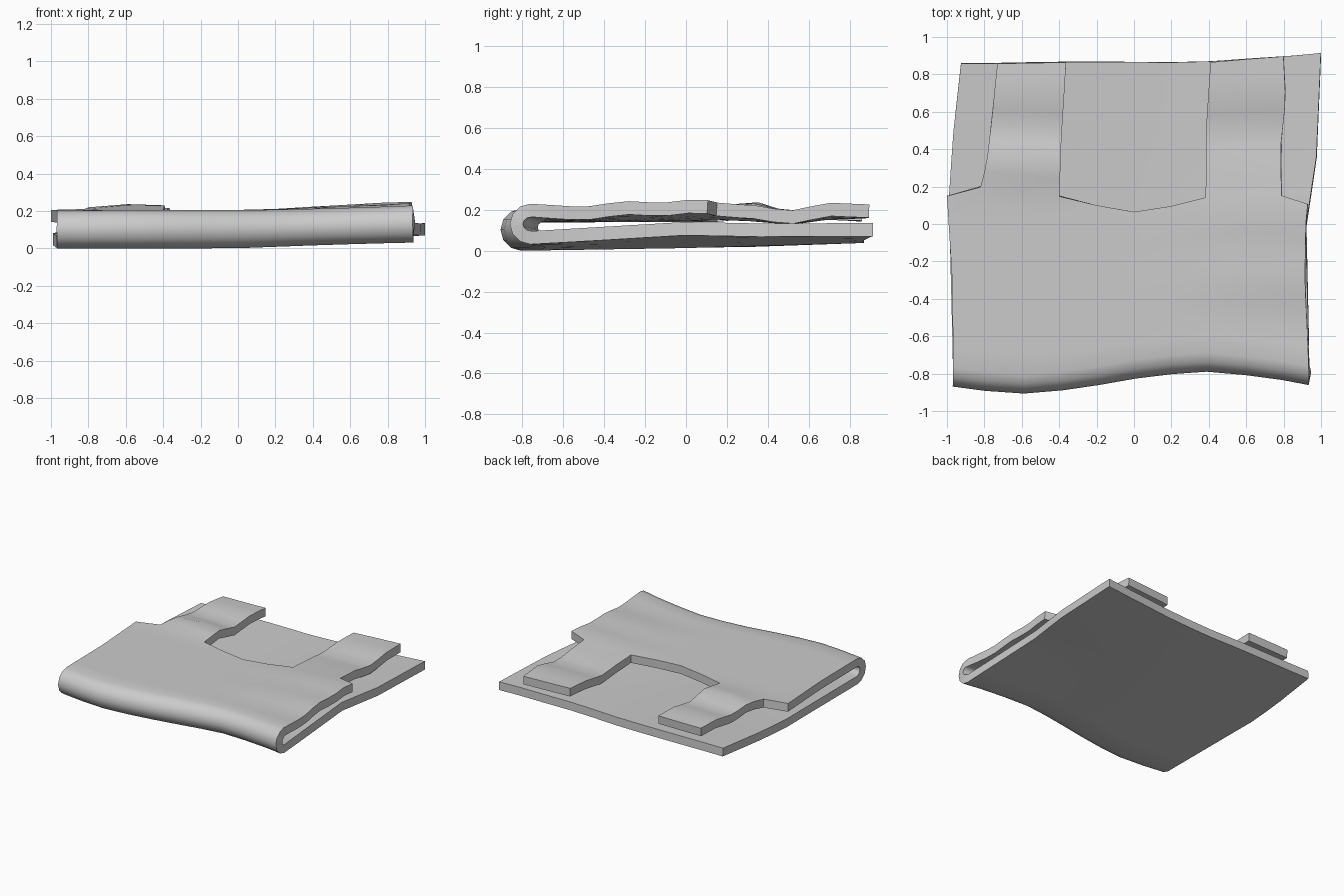
import bpy, bmesh, math

if "Cube" in bpy.data.objects:
    bpy.data.objects.remove(bpy.data.objects["Cube"])

THICK = 0.065
# column positions at the neckline, and outlines sampled at those columns
COLS = [-1, -.82, -.61, -.4, -.2, 0, .2, .385, .59, .79, .93]
FRONT = [-.87, -.893, -.907, -.89, -.862, -.828, -.803, -.79, -.808, -.835, -.862]
NECK = [.15, .2, .18, .15, .1, .065, .095, .14, .15, .15, .105]
BACK = [.86, .86, .864, .867, .868, .866, .865, .87, .886, .9, .914]


def interp(table, v):
    """Piecewise linear lookup in [(key, value), ...]."""
    if v <= table[0][0]:
        return table[0][1]
    for (a, p), (b, q) in zip(table, table[1:]):
        if v <= b:
            return p + (q - p) * (v - a) / (b - a)
    return table[-1][1]


# side outlines: x as a function of y
LOW_L = [(-.87, -.965), (.15, -.99), (.5, -.965), (.86, -.925)]
LOW_R = [(-.86, .94), (0, .92), (.33, .975), (.91, 1)]
UP_L = [(-.87, -.965), (-.3, -.972), (.15, -1)]
UP_R = [(-.86, .94), (-.3, .915), (0, .92), (.1, .93)]

# heights of each layer: (x, height along y)
LOW_Z = [(-1, [(-.85, .036), (0, .052), (.3, .055), (.87, .075)]),
         (0, [(-.85, .036), (0, .05), (.87, .075)]),
         (.95, [(-.85, .063), (-.4, .09), (0, .115), (.3, .105), (.9, .107)])]
UP_Z = [(-1, [(-.8, .175), (.2, .178)]),
        (-.6, [(-.8, .177), (.15, .178), (.33, .216), (.5, .16), (.7, .195), (.86, .18)]),
        (.1, [(-.8, .177), (.1, .178), (.5, .165), (.86, .19)]),
        (.95, [(-.8, .205), (-.5, .185), (-.3, .217), (-.12, .206), (.05, .227),
               (.2, .208), (.33, .2), (.5, .165), (.7, .212), (.88, .2)])]


def height(layer, x, y):
    return interp([(k, interp(t, y)) for k, t in layer], x)


def col_x(c, y, left, right):
    k = COLS[c]
    return -k * interp(left, y) if k < 0 else k / .93 * interp(right, y)


def fold_centre(c):
    """Start of the flat layers behind the rounded front fold."""
    y = FRONT[c] + .105
    x = col_x(c, FRONT[c], LOW_L, LOW_R)
    return x, y, height(LOW_Z, x, y), height(UP_Z, x, y)


def lower_row(t):
    row = []
    for c in range(len(COLS)):
        y0 = fold_centre(c)[1]
        y = y0 + (BACK[c] - y0) * t
        x = col_x(c, y, LOW_L, LOW_R)
        row.append((x, y, height(LOW_Z, x, y)))
    return row


def fold_row(a):
    row = []
    for c in range(len(COLS)):
        x, y, z0, z1 = fold_centre(c)
        row.append((x, y - .072 * math.sin(a), (z0 + z1) / 2 - (z1 - z0) / 2 * math.cos(a)))
    return row


def upper_row(t):
    row = []
    for c in range(len(COLS)):
        y0 = fold_centre(c)[1]
        y = y0 + (NECK[c] - y0) * t
        x = col_x(c, y, UP_L, UP_R)
        row.append((x, y, height(UP_Z, x, y)))
    return row


bm = bmesh.new()
N = 9
rows = [lower_row(1 - i / N) for i in range(N + 1)]
rows += [fold_row(math.pi * i / 6) for i in range(1, 6)]
rows += [upper_row(i / N) for i in range(N + 1)]
grid = [[bm.verts.new(p) for p in r] for r in rows]


def skin(strip):
    for r0, r1 in zip(strip, strip[1:]):
        for a, b, c, d in zip(r0, r0[1:], r1[1:], r1):
            bm.faces.new((a, b, c, d))


# folded body
skin(grid)

# two shoulder straps growing out of the upper layer
STRAPS = [(1, [(0, -.82), (.2, -.785), (.5, -.765), (1, -.73)],
           [(0, -.4), (.4, -.39), (1, -.363)]),
          (7, [(0, .385), (.5, .385), (1, .41)],
           [(0, .79), (.35, .785), (.7, .812), (1, .8)])]
for c0, inner, outer in STRAPS:
    strip = [grid[-1][c0:c0 + 3]]
    for i in range(1, 9):
        t = i / 8
        a, b = interp(inner, t), interp(outer, t)
        row = []
        for k in range(3):
            x = a + (b - a) * k / 2
            y = NECK[c0 + k] + (BACK[c0 + k] - .005 - NECK[c0 + k]) * t
            row.append(bm.verts.new((x, y, height(UP_Z, x, y))))
        strip.append(row)
    skin(strip)

bmesh.ops.recalc_face_normals(bm, faces=bm.faces)
mesh = bpy.data.meshes.new("folded_tank_top")
bm.to_mesh(mesh)
bm.free()
shirt = bpy.data.objects.new("folded_tank_top", mesh)
bpy.context.collection.objects.link(shirt)
bpy.context.view_layer.objects.active = shirt
shirt.select_set(True)

# cloth thickness
mod = shirt.modifiers.new("thickness", 'SOLIDIFY')
mod.thickness = THICK
mod.offset = 0
bpy.ops.object.modifier_apply(modifier=mod.name)
low = min(v.co.z for v in mesh.vertices)
for v in mesh.vertices:
    v.co.z -= low
bpy.ops.object.shade_smooth_by_angle(angle=math.radians(45))
